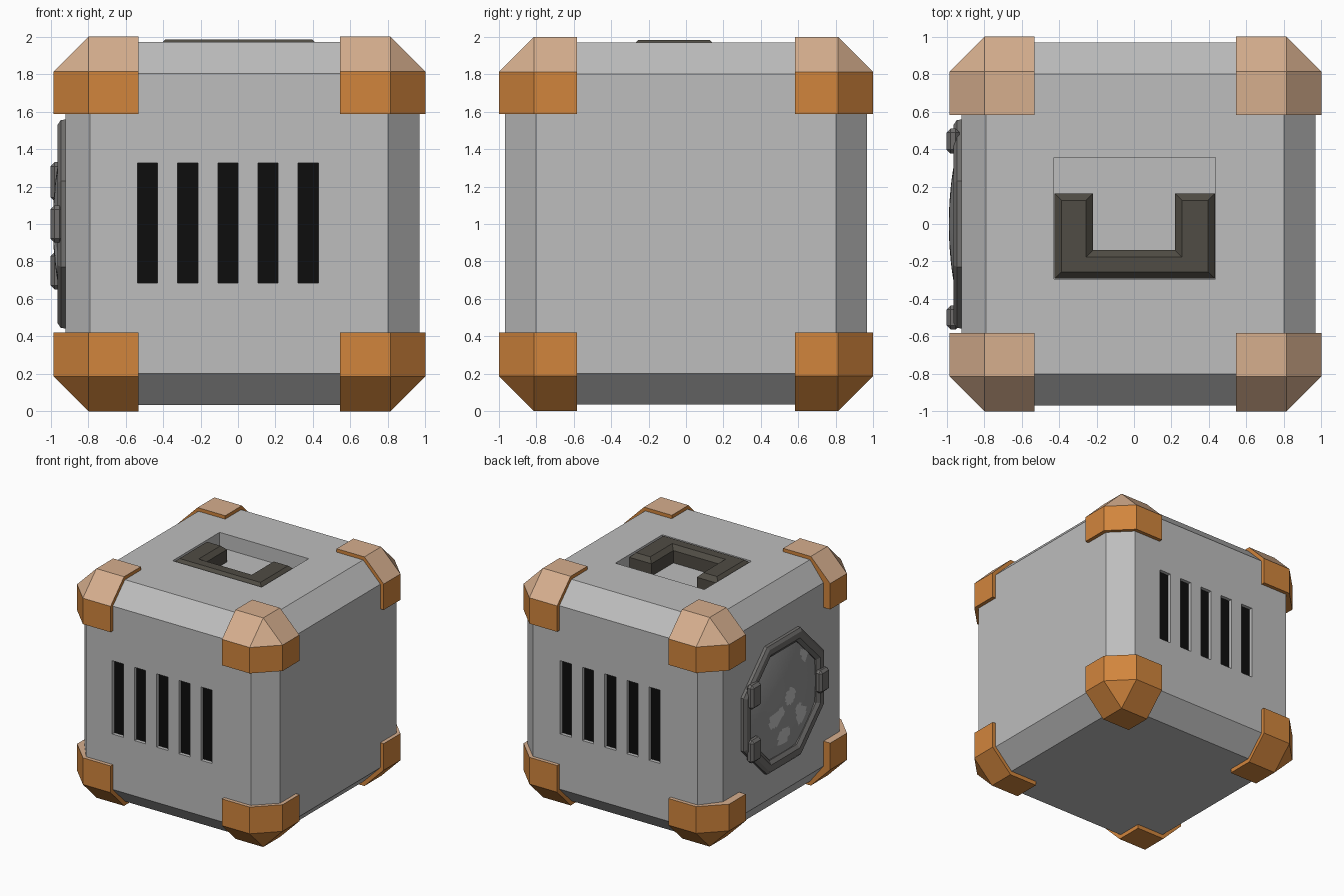
import bpy, bmesh, math
from mathutils import Vector

if "Cube" in bpy.data.objects:
    bpy.data.objects.remove(bpy.data.objects["Cube"])


def mat(name, col):
    m = bpy.data.materials.new(name)
    m.diffuse_color = (*col, 1)
    m.use_nodes = True
    m.node_tree.nodes["Principled BSDF"].inputs["Base Color"].default_value = m.diffuse_color
    return m


GREY = mat("body grey", (0.51, 0.51, 0.51))
ORANGE = mat("corner orange", (0.64, 0.235, 0.046))
PEACH = mat("faded orange", (0.67, 0.425, 0.27))
BLACK = mat("vent black", (0.004, 0.004, 0.004))
HANDLE = mat("handle brown grey", (0.08, 0.072, 0.058))
FRAME = mat("frame dark grey", (0.16, 0.155, 0.15))
GLASS = mat("window grey", (0.30, 0.30, 0.30))
SPOT = mat("window spot grey", (0.55, 0.55, 0.55))


def finish(bm, name, mats):
    bmesh.ops.recalc_face_normals(bm, faces=bm.faces[:])
    me = bpy.data.meshes.new(name)
    bm.to_mesh(me)
    bm.free()
    ob = bpy.data.objects.new(name, me)
    bpy.context.collection.objects.link(ob)
    for m in mats:
        me.materials.append(m)
    return ob


def box(lo, hi, chamfer=0.0):
    bm = bmesh.new()
    bmesh.ops.create_cube(bm, size=1)
    for v in bm.verts:
        v.co = Vector([(a + b) / 2 + c * (b - a) for a, b, c in zip(lo, hi, v.co)])
    if chamfer:
        bmesh.ops.bevel(bm, geom=bm.edges[:], offset=chamfer, segments=1,
                        affect='EDGES', profile=0.5)
    return bm


def lathe(points, seg, start=0.0):
    """Revolve (radius, x) points around the window axis."""
    bm = bmesh.new()
    rings = []
    for r, x in points:
        rings.append([bm.verts.new((x, r * math.cos(start + 2 * math.pi * i / seg),
                                    1 + r * math.sin(start + 2 * math.pi * i / seg)))
                      for i in range(seg)])
    for a, b in zip(rings, rings[1:]):
        for i in range(seg):
            j = (i + 1) % seg
            bm.faces.new((a[i], a[j], b[j], b[i]))
    return bm, rings


# Body: chamfered cube with a slightly flatter left side
bm = box((-0.957, -0.968, 0.035), (0.968, 0.968, 1.97), 0.167)
for v in bm.verts:
    if v.co.x < -0.95:
        v.co.x = -0.92
body = finish(bm, "body", [GREY, BLACK])

# Cut vent slots front and back, and the handle recess
DEPTH = 0.03
cuts = [((-0.426, -0.294, 1.84), (0.434, 0.355, 2.1))]
for i in range(5):
    x = -0.483 + 0.2145 * i
    cuts.append(((x - 0.054, -1.1, 0.685), (x + 0.054, -0.968 + DEPTH, 1.325)))
    cuts.append(((-x - 0.054, 0.968 - DEPTH, 0.685), (-x + 0.054, 1.1, 1.325)))
bm = bmesh.new()
for lo, hi in cuts:
    part = box(lo, hi)
    tmp = bpy.data.meshes.new("tmp")
    part.to_mesh(tmp)
    part.free()
    bm.from_mesh(tmp)
    bpy.data.meshes.remove(tmp)
cutter = finish(bm, "cutter", [GREY])
cutter.hide_render = True
mod = body.modifiers.new("cut", 'BOOLEAN')
mod.operation = 'DIFFERENCE'
mod.solver = 'EXACT'
mod.object = cutter
bpy.context.view_layer.objects.active = body
bpy.ops.object.modifier_apply(modifier=mod.name)
bpy.data.objects.remove(cutter)
for p in body.data.polygons:
    floor = abs(p.normal.y) > 0.9 and abs(abs(p.center.y) - 0.968 + DEPTH) < 0.005
    p.material_index = 1 if floor else 0

# Corner guards: pieces of a larger chamfered cube, faded on faces looking up
for sx, xn in ((-1, "left"), (1, "right")):
    for sy, yn in ((-1, "front"), (1, "back")):
        for sz, zn in ((-1, "lower"), (1, "upper")):
            bm = box((-0.985, -1, 0), (1, 1, 2), 0.187)
            for co, no in (((0.007 + sx * 0.538, 0, 0), (sx, 0, 0)),
                           ((0, sy * 0.582, 0), (0, sy, 0)),
                           ((0, 0, 1.587 if sz > 0 else 0.42), (0, 0, sz))):
                cut = bmesh.ops.bisect_plane(
                    bm, geom=bm.verts[:] + bm.edges[:] + bm.faces[:],
                    plane_co=co, plane_no=no, clear_inner=True)
                edges = [e for e in cut['geom_cut'] if isinstance(e, bmesh.types.BMEdge)]
                bmesh.ops.contextual_create(bm, geom=edges)
            ob = finish(bm, f"corner_guard_{yn}_{xn}_{zn}", [ORANGE, PEACH])
            for p in ob.data.polygons:
                p.material_index = 1 if p.normal.z > 0.3 else 0

# Handle: U shape lying in the recess, top edges chamfered
bm = bmesh.new()
outline = [(-0.424, -0.292), (0.432, -0.292), (0.432, 0.163), (0.22, 0.163),
           (0.22, -0.14), (-0.22, -0.14), (-0.22, 0.163), (-0.424, 0.163)]
base = bm.faces.new([bm.verts.new((x, y, 1.835)) for x, y in outline])
new = bmesh.ops.extrude_face_region(bm, geom=[base])['geom']
for v in new:
    if isinstance(v, bmesh.types.BMVert):
        v.co.z = 1.985
top = [e for e in bm.edges if all(v.co.z > 1.9 for v in e.verts)]
bmesh.ops.bevel(bm, geom=top, offset=0.037, segments=1, affect='EDGES', profile=0.5)
finish(bm, "handle", [HANDLE])

# Window frame: eight-sided ring on the left side
k = 1 / math.cos(math.pi / 8)
bm, rings = lathe([(0.558 * k, -0.91), (0.555 * k, -0.945), (0.53 * k, -0.962),
                   (0.48 * k, -0.962), (0.45 * k, -0.94), (0.45 * k, -0.91),
                   (0.558 * k, -0.91)], 8, math.pi / 8)
bmesh.ops.remove_doubles(bm, verts=bm.verts[:], dist=0.0001)
finish(bm, "window_frame", [FRAME])

# Window: shallow dome with lighter spots
N = 20
bm, rings = lathe([(0.485 * (1 - i / N) + 0.001,
                    -0.925 - 0.063 * (1 - (1 - i / N) ** 2)) for i in range(N + 1)], 64)
bm.faces.new(rings[-1])
window = finish(bm, "window", [GLASS, SPOT])
spots = [(-0.03, 0.04, 0.07), (0.17, -0.10, 0.07), (0.10, -0.06, 0.05),
         (0.03, -0.29, 0.08), (-0.21, -0.19, 0.08), (-0.16, -0.12, 0.05),
         (-0.29, 0.30, 0.06)]
for p in window.data.polygons:
    if p.normal.x > 0:
        p.flip()
    y, z = p.center.y, p.center.z - 1
    if any(math.hypot(y - a, z - b) < r for a, b, r in spots):
        p.material_index = 1

# Latch and hinges on the window frame
for name, y0, y1, z0, z1 in (("latch", -0.563, -0.435, 0.9, 1.1),
                             ("upper_hinge", 0.375, 0.51, 1.12, 1.33),
                             ("lower_hinge", 0.375, 0.51, 0.65, 0.85)):
    finish(box((-1.0, y0, z0), (-0.93, y1, z1), 0.022), name, [FRAME])
